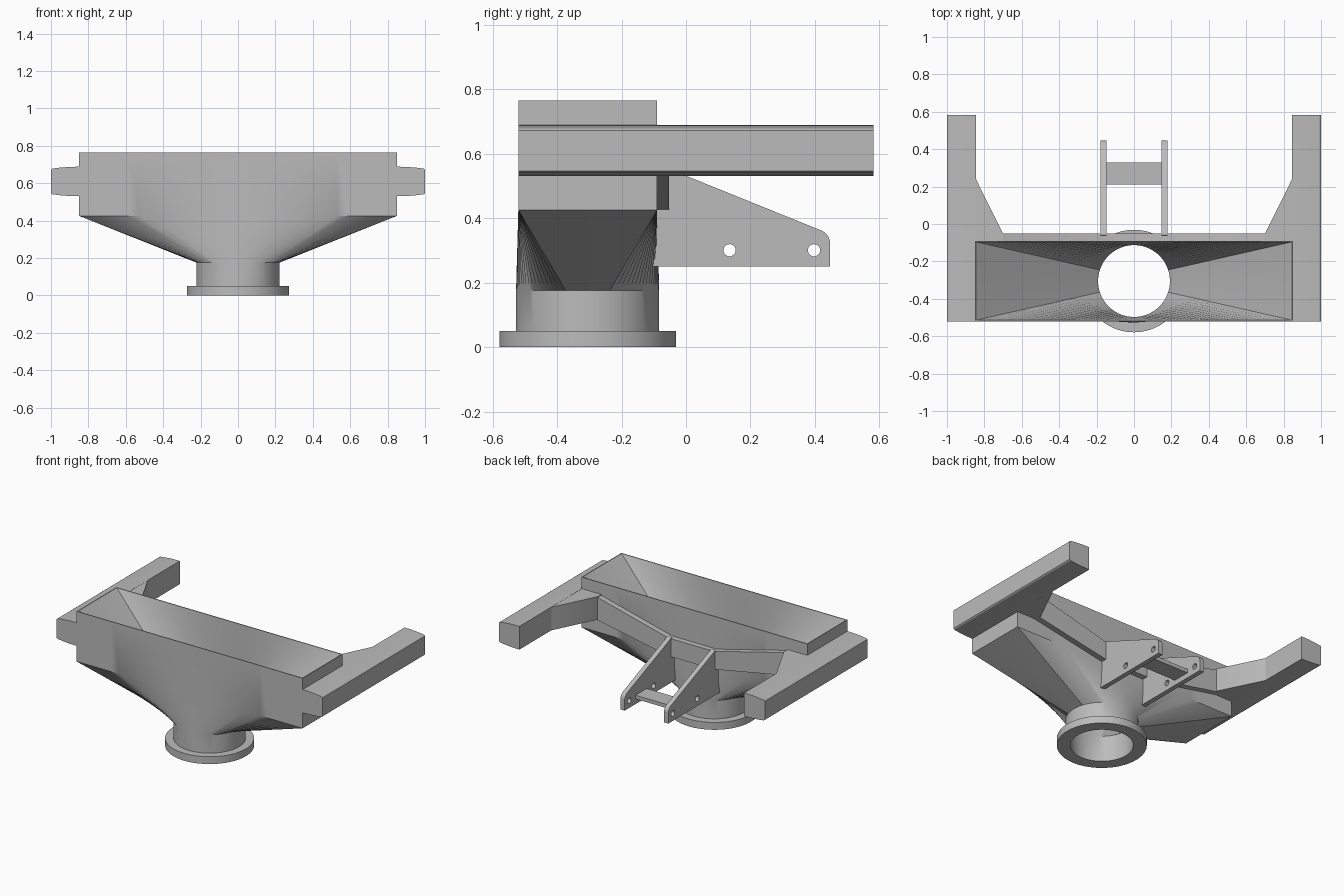
import bpy, bmesh, math
from mathutils import Vector

cube = bpy.data.objects.get("Cube")
if cube:
    bpy.data.objects.remove(cube, do_unlink=True)

steel = bpy.data.materials.new("grey_steel")
steel.use_nodes = True
GREY = (0.5, 0.5, 0.5, 1)
steel.diffuse_color = GREY
steel.node_tree.nodes["Principled BSDF"].inputs["Base Color"].default_value = GREY


def finish(bm, name, angle=30):
    bmesh.ops.recalc_face_normals(bm, faces=bm.faces)
    mesh = bpy.data.meshes.new(name)
    bm.to_mesh(mesh)
    bm.free()
    mesh.materials.append(steel)
    obj = bpy.data.objects.new(name, mesh)
    bpy.context.collection.objects.link(obj)
    bpy.ops.object.select_all(action='DESELECT')
    obj.select_set(True)
    bpy.context.view_layer.objects.active = obj
    bpy.ops.object.shade_smooth_by_angle(angle=math.radians(angle))
    return obj


def prism(name, outline, axis, lo, hi, holes=()):
    """Extrude a flat outline, with optional holes, along one axis."""
    place = {'x': lambda a, b: (lo, a, b),
             'y': lambda a, b: (a, lo, b),
             'z': lambda a, b: (a, b, lo)}[axis]
    bm = bmesh.new()
    for loop in [outline, *holes]:
        vs = [bm.verts.new(place(*p)) for p in loop]
        for i, v in enumerate(vs):
            bm.edges.new((vs[i - 1], v))
    bmesh.ops.triangle_fill(bm, edges=bm.edges[:], use_beauty=True)
    new = bmesh.ops.extrude_face_region(bm, geom=bm.faces[:])["geom"]
    step = Vector([(hi - lo) * (axis == k) for k in "xyz"])
    bmesh.ops.translate(bm, vec=step,
                        verts=[g for g in new if isinstance(g, bmesh.types.BMVert)])
    return finish(bm, name)


def arc(cx, cy, r, start, end, n):
    return [(cx + r * math.cos(math.radians(start + (end - start) * i / n)),
             cy + r * math.sin(math.radians(start + (end - start) * i / n)))
            for i in range(n + 1)]


# Hopper: rings skinned from a rectangle down to a round flanged outlet
CY = -0.305
SHORT, LONG = 8, 32
COUNT = 2 * (SHORT + LONG)


def circle(r, z):
    pts = []
    for i in range(COUNT):
        a = math.tau * (i - SHORT / 2) / COUNT
        pts.append((r * math.cos(a), CY + r * math.sin(a), z))
    return pts


def rectangle(hx, hy, z):
    corners = [(hx, -hy), (hx, hy), (-hx, hy), (-hx, -hy)]
    pts = []
    for k, n in enumerate([SHORT, LONG, SHORT, LONG]):
        (ax, ay), (bx, by) = corners[k], corners[(k + 1) % 4]
        pts += [(ax + (bx - ax) * i / n, CY + ay + (by - ay) * i / n, z) for i in range(n)]
    return pts


rings = [rectangle(0.85, 0.215, 0.765), rectangle(0.85, 0.215, 0.425),
         circle(0.222, 0.175), circle(0.222, 0.05),
         circle(0.274, 0.05), circle(0.274, 0),
         circle(0.192, 0), circle(0.192, 0.175),
         rectangle(0.844, 0.209, 0.765)]
bm = bmesh.new()
loops = [[bm.verts.new(p) for p in ring] for ring in rings]
for k, upper in enumerate(loops):
    lower = loops[(k + 1) % len(loops)]
    for i in range(COUNT):
        j = (i + 1) % COUNT
        bm.faces.new((upper[i], upper[j], lower[j], lower[i]))
finish(bm, "hopper")

# Crossbar behind the hopper, dipping towards the middle
prism("crossbar", [(-0.72, 0.686), (-0.17, 0.548), (0.17, 0.548), (0.72, 0.686),
                   (0.72, 0.53), (0.17, 0.425), (-0.17, 0.425), (-0.72, 0.53)],
      'y', -0.092, -0.052)

# Lug outline: sloped top edge and rounded rear corner
lug = [(-0.1, 0.425), (-0.115, 0.25), (0.447, 0.25)]
lug += arc(0.402, 0.32, 0.045, 0, 68, 8) + [(0.01, 0.527), (-0.06, 0.556)]
pins = [arc(y, 0.3, 0.019, 0, 345, 23) for y in (0.135, 0.397)]

for side, s in (("left", 1), ("right", -1)):
    # Arm with slightly crowned top and bottom
    prism(side + "_arm",
          [(s * x, z) for x, z in [(0.845, 0.688), (0.9, 0.687), (0.95, 0.683), (0.992, 0.678),
                                   (1, 0.672), (1, 0.546), (0.992, 0.54), (0.95, 0.535),
                                   (0.9, 0.531), (0.845, 0.53)]],
          'y', -0.52, 0.582)
    # Gusset joining arm to crossbar
    prism(side + "_arm_gusset",
          [(s * x, y) for x, y in [(0.7, -0.092), (0.7, -0.052), (0.85, 0.25), (0.85, -0.092)]],
          'z', 0.53, 0.687)
    # Mounting lug with two pin holes
    prism(side + "_mounting_lug", lug, 'x', s * 0.148, s * 0.18, pins)

# Flat tie plate between the lugs
prism("lug_tie_plate", [(-0.15, 0.21), (0.15, 0.21), (0.15, 0.33), (-0.15, 0.33)],
      'z', 0.285, 0.31)
